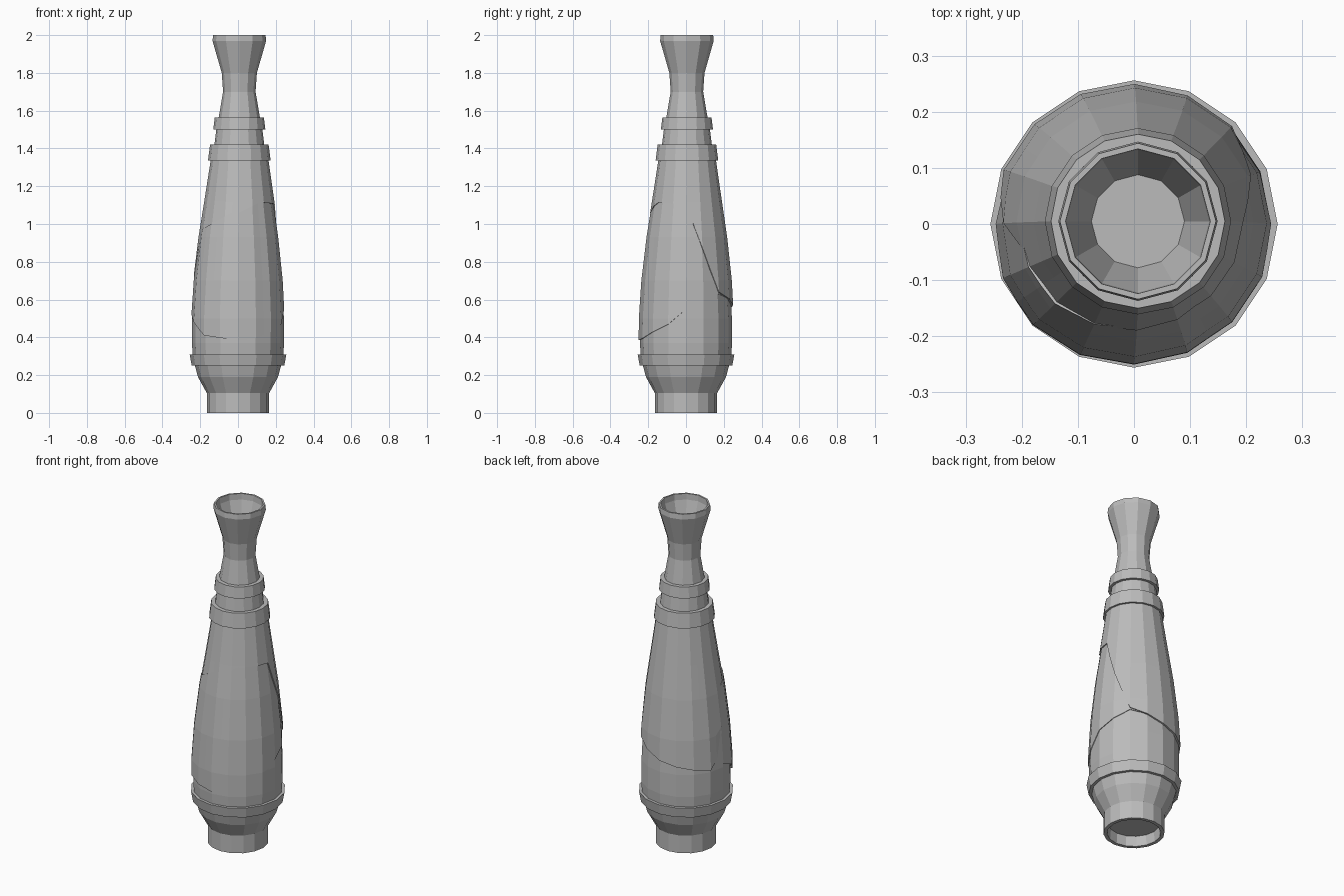
import bpy, math

if bpy.data.objects.get("Cube"):
    bpy.data.objects.remove(bpy.data.objects["Cube"], do_unlink=True)

SIDES = 16

grey = bpy.data.materials.new("plain_grey")
grey.use_nodes = True
grey.diffuse_color = (0.5, 0.5, 0.5, 1)
grey.node_tree.nodes["Principled BSDF"].inputs["Base Color"].default_value = (0.5, 0.5, 0.5, 1)


def lean(z):
    """Small sideways drift of the neck."""
    return 0.007 * min(1, max(0, (z - 0.5) / 0.8))


def interp(points, t):
    for (a, va), (b, vb) in zip(points, points[1:]):
        if t <= b:
            return va + (vb - va) * max(0, t - a) / (b - a)
    return points[-1][1]


def make(name, rings, closed=False, cap_start=False, cap_end=False):
    """Skin a list of rings, each a list of points."""
    n = len(rings[0])
    verts = [p for ring in rings for p in ring]
    faces = []
    count = len(rings)
    for i in range(count if closed else count - 1):
        k = (i + 1) % count
        for j in range(n):
            m = (j + 1) % n
            faces.append((i * n + j, i * n + m, k * n + m, k * n + j))
    if cap_start:
        faces.append(tuple(reversed(range(n))))
    if cap_end:
        faces.append(tuple((count - 1) * n + j for j in range(n)))
    mesh = bpy.data.meshes.new(name)
    mesh.from_pydata(verts, [], faces)
    mesh.materials.append(grey)
    mesh.validate()
    obj = bpy.data.objects.new(name, mesh)
    bpy.context.collection.objects.link(obj)
    return obj


def point(r, z, angle):
    s = lean(z)
    return (r * math.cos(angle) + s, r * math.sin(angle) + s * 0.7, z)


def lathe(name, profile, sides=SIDES, **kw):
    rings = [[point(r, z, math.tau * j / sides) for j in range(sides)]
             for r, z in profile]
    return make(name, rings, **kw)


# Core under the wraps, with a hollow foot
body = [(0.105, 0.165), (0.19, 0.212), (0.25, 0.228), (0.31, 0.24), (0.37, 0.244),
        (0.5, 0.243), (0.7, 0.231), (0.93, 0.205), (1.12, 0.176), (1.34, 0.143)]
lathe("grip_core", [(0.14, 0.06), (0.145, 0.0), (0.165, 0.0)] + [(r, z) for z, r in body]
      + [(0.132, 1.42), (0.122, 1.5), (0.108, 1.565)], cap_start=True, cap_end=True)

# Flared neck and its hollow cup
lathe("flared_neck", [(0.116, 1.5), (0.109, 1.565), (0.086, 1.7), (0.093, 1.8),
                      (0.142, 1.97), (0.139, 2.0), (0.129, 2.0), (0.127, 1.965),
                      (0.083, 1.82)], sides=12, cap_end=True)

# Raised bands
for name, z0, z1, r0, r1, inner in (
        ("lower_band", 0.25, 0.31, 0.245, 0.256, 0.21),
        ("middle_band", 1.335, 1.42, 0.166, 0.155, 0.12),
        ("upper_band", 1.5, 1.565, 0.138, 0.130, 0.095)):
    lathe(name, [(inner, z0), (r0, z0), (r1, z1), (inner, z1)], closed=True)


# Wraps: thin shells over the core with uneven hems
def wrap(name, hem, top, thick):
    columns = []
    for j in range(SIDES * 2):
        deg = 180 / SIDES * j
        low, high, t = interp(hem, deg), interp(top, deg), interp(thick, deg)
        zs = [low] + [min(max(z, low), high) for z, r in body[4:]] + [high]
        flat = 1 if j % 2 == 0 else math.cos(math.pi / SIDES)
        rows = [(interp(body, z) + t, z) for z in zs]
        rows = [(interp(body, low) - 0.006, low)] + rows + [(interp(body, high) - 0.006, high)]
        columns.append([point(r * flat, z, math.radians(deg)) for r, z in rows])
    obj = make(name, [list(ring) for ring in zip(*columns)])
    weld = obj.modifiers.new("weld", "WELD")
    weld.merge_threshold = 0.0005


upper_hem = [(0, 1.105), (45, 0.64), (90, 0.57), (122, 0.54), (165, 0.51), (192, 0.92),
             (225, 0.97), (270, 1.06), (305, 1.115), (360, 1.105)]
lower_hem = [(0, 0.55), (45, 0.63), (100, 0.58), (165, 0.55), (202, 0.48), (225, 0.41),
             (270, 0.385), (292, 0.395), (315, 0.43), (338, 0.47), (360, 0.55)]
lower_top = [(0, 1.14), (45, 0.72), (165, 0.62), (192, 0.96), (225, 1.0),
             (270, 1.08), (305, 1.14), (360, 1.14)]
wrap("lower_wrap", lower_hem, lower_top, [(0, 0.004), (180, 0.005), (215, 0.012),
                                         (255, 0.008), (300, 0.004), (360, 0.004)])
wrap("upper_wrap", upper_hem, [(0, 1.34), (360, 1.34)],
     [(0, 0.011), (150, 0.01), (215, 0.006), (270, 0.008), (360, 0.011)])
